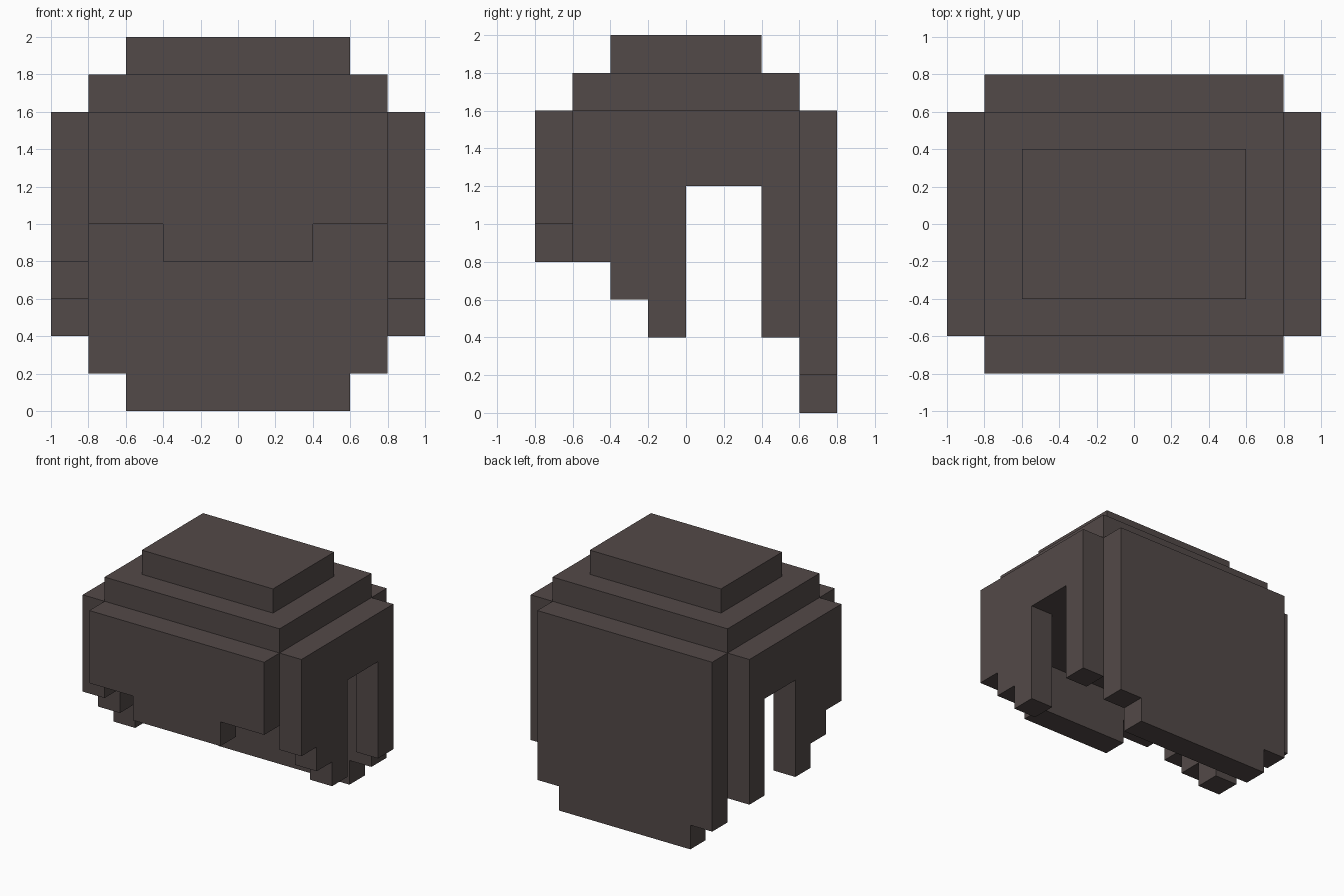
import bpy
import bmesh
from mathutils import Vector

cube = bpy.data.objects.get("Cube")
if cube:
    bpy.data.objects.remove(cube, do_unlink=True)

# Single flat colour
COLOUR = (0.086, 0.067, 0.065, 1.0)
brown = bpy.data.materials.new("dark_brown")
brown.use_nodes = True
brown.diffuse_color = COLOUR
shader = brown.node_tree.nodes["Principled BSDF"]
shader.inputs["Base Color"].default_value = COLOUR
shader.inputs["Roughness"].default_value = 0.9


def slab(name, outline, start, depth, axis):
    """Extrude a flat outline along x, y or z into a solid slab."""
    place = {
        "x": lambda a, b: (start, a, b),
        "y": lambda a, b: (a, start, b),
        "z": lambda a, b: (a, b, start),
    }[axis]
    push = Vector([depth if axis == k else 0 for k in "xyz"])
    bm = bmesh.new()
    face = bm.faces.new([bm.verts.new(place(a, b)) for a, b in outline])
    grown = bmesh.ops.extrude_face_region(bm, geom=[face], use_keep_orig=True)
    moved = [v for v in grown["geom"] if isinstance(v, bmesh.types.BMVert)]
    bmesh.ops.translate(bm, verts=moved, vec=push)
    bmesh.ops.recalc_face_normals(bm, faces=bm.faces)
    mesh = bpy.data.meshes.new(name)
    bm.to_mesh(mesh)
    bm.free()
    mesh.materials.append(brown)
    obj = bpy.data.objects.new(name, mesh)
    bpy.context.collection.objects.link(obj)
    return obj


def rectangle(half_x, half_y):
    return [(-half_x, -half_y), (half_x, -half_y), (half_x, half_y), (-half_x, half_y)]


def symmetric(half):
    """Complete a right-hand outline with its mirror image."""
    return half + [(-x, z) for x, z in reversed(half)]


# Stepped crown
slab("crown_base", rectangle(0.8, 0.6), 1.2, 0.6, "z")
slab("crown_top", rectangle(0.6, 0.4), 1.8, 0.2, "z")

# Fringe, longer in the middle
fringe = symmetric([(0.4, 0.8), (0.4, 1.0), (0.8, 1.0), (0.8, 1.6)])
slab("front_fringe", fringe, -0.8, 0.2, "y")

# Long back panel with a narrower tip
back = symmetric([(0.6, 0), (0.6, 0.2), (0.8, 0.2), (0.8, 1.6)])
slab("back_panel", back, 0.6, 0.2, "y")

# Side panels with stepped front locks and an ear opening
side = [(-0.6, 1.6), (-0.6, 0.8), (-0.4, 0.8), (-0.4, 0.6), (-0.2, 0.6),
        (-0.2, 0.4), (0, 0.4), (0, 1.2), (0.4, 1.2), (0.4, 0.4),
        (0.6, 0.4), (0.6, 1.6)]
for label, sign in (("left", 1), ("right", -1)):
    slab(label + "_side_panel", side, 0.8 * sign, 0.2 * sign, "x")
